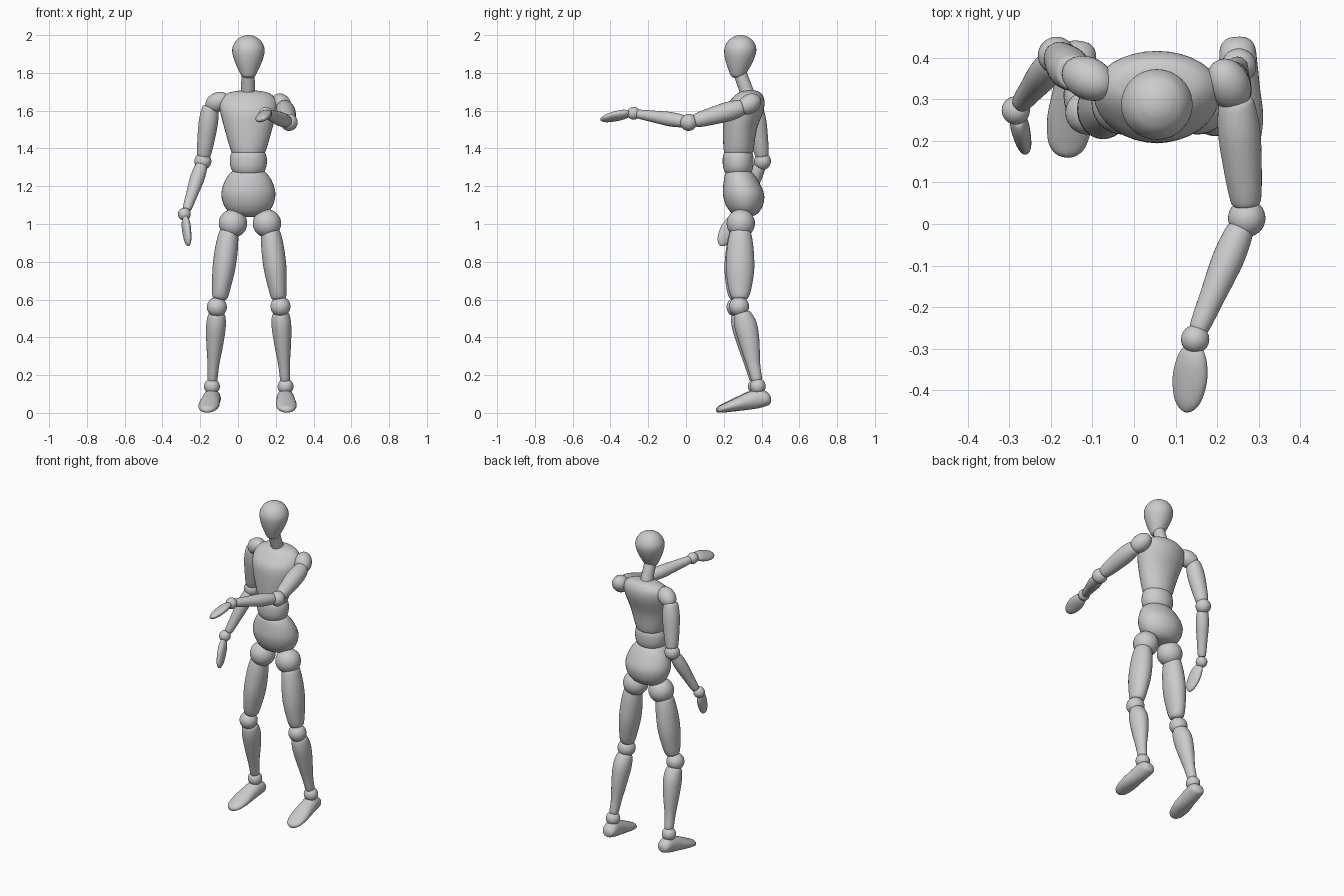
import bpy, bmesh
from math import cos, sin, pi
from mathutils import Vector, Matrix

SEG = 32


def smooth_rings(rings, steps=5):
    """Catmull-Rom interpolation through the section list."""
    pts = [Vector(r) for r in rings]
    out = []
    for i in range(len(pts) - 1):
        a, b, c, d = pts[max(i - 1, 0)], pts[i], pts[i + 1], pts[min(i + 2, len(pts) - 1)]
        for s in range(steps):
            t = s / steps
            p = 0.5 * (2 * b + (c - a) * t + (2 * a - 5 * b + 4 * c - d) * t * t
                       + (3 * b - a - 3 * c + d) * t ** 3)
            out.append(p)
    return out + [pts[-1]]


def loft(name, rings, mat=Matrix()):
    """Elliptical sections (z, y offset, rx, ry) skinned into a closed smooth solid."""
    bm = bmesh.new()
    loops = []
    for z, y, rx, ry in smooth_rings(rings):
        rx, ry = max(rx, 0.001), max(ry, 0.001)
        loops.append([bm.verts.new(mat @ Vector((rx * cos(2 * pi * k / SEG),
                      y + ry * sin(2 * pi * k / SEG), z))) for k in range(SEG)])
    for a, b in zip(loops, loops[1:]):
        for k in range(SEG):
            n = (k + 1) % SEG
            bm.faces.new((a[k], a[n], b[n], b[k]))
    bm.faces.new(loops[0][::-1])
    bm.faces.new(loops[-1])
    finish(name, bm)


def finish(name, bm):
    bmesh.ops.recalc_face_normals(bm, faces=bm.faces)
    for f in bm.faces:
        f.smooth = len(f.verts) < 5
    me = bpy.data.meshes.new(name)
    bm.to_mesh(me)
    bm.free()
    bpy.context.collection.objects.link(bpy.data.objects.new(name, me))


def frame(a, b, hint):
    """Matrix with z running from a to b and y leaning towards hint."""
    a, b = Vector(a), Vector(b)
    z = (b - a).normalized()
    h = Vector(hint)
    y = (h - z * h.dot(z)).normalized()
    m = Matrix((y.cross(z), y, z)).transposed().to_4x4()
    m.translation = a
    return m


def limb(name, a, b, rings, hint=(0, 1, 0)):
    """Rings (t, offset, rx, ry) with t running 0..1 from a to b."""
    length = (Vector(b) - Vector(a)).length
    loft(name, [(t * length, o, rx, ry) for t, o, rx, ry in rings], frame(a, b, hint))


def ball(name, c, r, scale=(1, 1, 1), axis=(0, 0, 1), hint=(0.01, 1, 0)):
    bm = bmesh.new()
    m = frame(c, Vector(c) + Vector(axis), hint) @ Matrix.Diagonal((*scale, 1))
    bmesh.ops.create_uvsphere(bm, u_segments=SEG, v_segments=18, radius=r, matrix=m)
    finish(name, bm)


# Trunk and head
CX = Matrix.Translation((0.055, 0, 0))
loft("head", [(1.772, .273, .012, .012), (1.782, .274, .034, .034), (1.81, .277, .05, .05),
              (1.855, .282, .07, .07), (1.9, .286, .084, .083), (1.935, .288, .084, .083),
              (1.97, .289, .066, .066), (1.99, .289, .04, .04), (1.998, .289, .018, .018),
              (2.0, .289, 0, 0)], CX)
limb("neck", (.053, .333, 1.67), (.053, .282, 1.81), [(0, 0, .037, .037), (1, 0, .035, .035)])
loft("chest", [(1.375, .278, .07, .06), (1.382, .278, .09, .077), (1.5, .285, .125, .09),
               (1.6, .305, .15, .105), (1.655, .325, .147, .09), (1.69, .335, .115, .065),
               (1.703, .34, .07, .04), (1.708, .342, .02, .015)], CX)
loft("waist", [(1.262, .276, .06, .05), (1.272, .276, .08, .068), (1.3, .276, .094, .079),
               (1.335, .276, .098, .082), (1.365, .276, .094, .079), (1.385, .276, .082, .068),
               (1.39, .276, .06, .05)], CX)
loft("pelvis", [(1.038, .312, .03, .02), (1.045, .312, .07, .05), (1.065, .311, .105, .077),
                (1.105, .309, .132, .1), (1.16, .304, .143, .109), (1.22, .293, .128, .094),
                (1.265, .283, .1, .075), (1.282, .28, .075, .055), (1.287, .28, .04, .03)], CX)

# Legs: matching rings on both sides, joint positions per side
THIGH = [(0, 0, .035, .04), (.03, 0, .05, .056), (.25, 0, .06, .07), (.55, 0, .06, .075),
         (.82, 0, .049, .062), (.96, 0, .041, .047), (1, 0, .028, .032)]
SHIN = [(0, 0, .032, .034), (.04, 0, .046, .048), (.2, .004, .052, .06), (.45, .004, .045, .053),
        (.75, 0, .031, .036), (.96, 0, .026, .029), (1, 0, .018, .02)]
FOOT = [(0, .07, .008, .008), (.02, .07, .028, .024), (.09, .075, .042, .039),
        (.23, .076, .046, .051), (.44, .062, .05, .046), (.68, .042, .055, .034),
        (.88, .025, .046, .023), (.97, .018, .028, .016), (1, .016, .008, .006)]
legs = {
    "left": dict(hip=(-.027, .29, 1.003), thigh=((-.048, .287, .965), (-.097, .272, .6)),
                 knee=(-.112, .268, .56), shin=((-.112, .282, .53), (-.136, .368, .165)),
                 ankle=(-.138, .37, .14), foot=((-.13, .44, 0), (-.165, .16, 0))),
    "right": dict(hip=(.153, .29, 1.003), thigh=((.172, .288, .965), (.217, .285, .6)),
                  knee=(.225, .281, .563), shin=((.225, .297, .533), (.25, .377, .165)),
                  ankle=(.252, .38, .14), foot=((.248, .45, 0), (.259, .167, 0))),
}
for side, p in legs.items():
    ball(side + "_hip_joint", p["hip"], .075)
    limb(side + "_thigh", *p["thigh"], THIGH)
    ball(side + "_knee_joint", p["knee"], .053)
    limb(side + "_shin", *p["shin"], SHIN)
    ball(side + "_ankle_joint", p["ankle"], .042)
    limb(side + "_foot", *p["foot"], FOOT, hint=(0, 0, 1))

# Arms: left hangs behind, right reaches forward
UPPER = [(0, 0, .03, .03), (.04, 0, .043, .043), (.3, 0, .051, .051), (.65, 0, .046, .046),
         (.95, 0, .037, .037), (1, 0, .026, .026)]
FORE = [(0, 0, .022, .022), (.04, 0, .033, .033), (.3, 0, .038, .038), (.65, 0, .031, .031),
        (.96, 0, .024, .024), (1, 0, .016, .016)]
HAND = [(0, 0, .012, .008), (.04, 0, .027, .015), (.22, 0, .039, .022), (.5, 0, .044, .022),
        (.8, 0, .035, .018), (.95, 0, .019, .011), (1, 0, .005, .004)]
arms = {
    "left": dict(shoulder=(-.11, .35, 1.645), axis=(-.8, .4, -.45),
                 upper=((-.145, .362, 1.625), (-.182, .403, 1.355)), elbow=(-.186, .405, 1.332),
                 fore=((-.192, .392, 1.312), (-.272, .29, 1.075)), wrist=(-.284, .273, 1.052),
                 hand=((-.28, .258, 1.035), (-.262, .183, .885)), hint=(1, .25, .1)),
    "right": dict(shoulder=(.228, .335, 1.635), axis=(.35, -.75, -.5),
                  upper=((.245, .3, 1.617), (.27, .045, 1.545)), elbow=(.271, .014, 1.538),
                  fore=((.258, -.008, 1.543), (.153, -.258, 1.583)), wrist=(.147, -.277, 1.586),
                  hand=((.143, -.296, 1.588), (.125, -.452, 1.552)), hint=(-.4, 0, 1)),
}
for side, p in arms.items():
    ball(side + "_shoulder_joint", p["shoulder"], .051, (1, 1, 1.35), p["axis"])
    limb(side + "_upper_arm", *p["upper"], UPPER, hint=(1, .2, .1))
    ball(side + "_elbow_joint", p["elbow"], .045)
    limb(side + "_forearm", *p["fore"], FORE, hint=(1, .2, .1))
    ball(side + "_wrist_joint", p["wrist"], .034)
    limb(side + "_hand", *p["hand"], HAND, hint=p["hint"])
